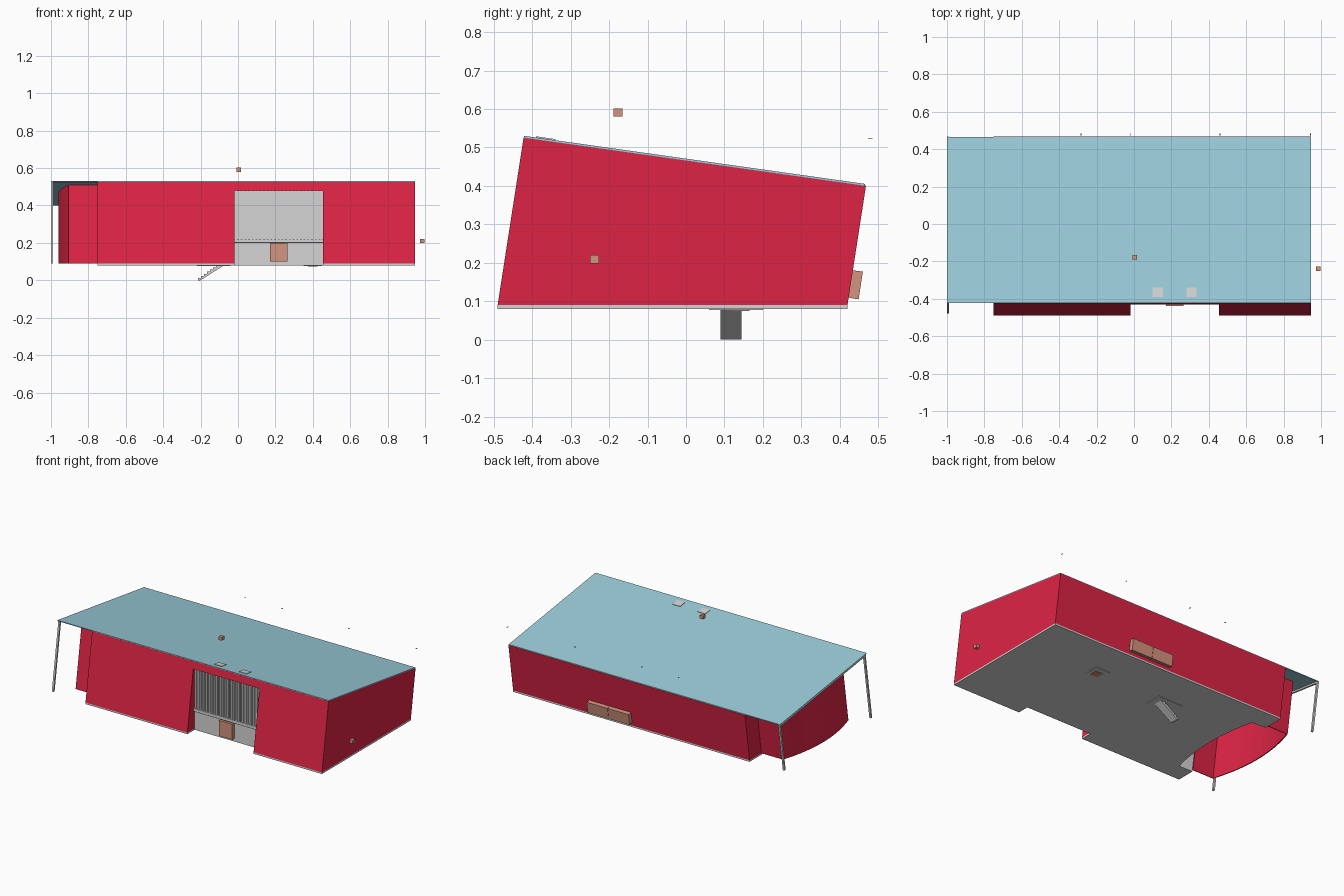
import bpy, bmesh, math
from mathutils import Vector

if "Cube" in bpy.data.objects:
    bpy.data.objects.remove(bpy.data.objects["Cube"])


def material(name, rgb):
    m = bpy.data.materials.new(name)
    lin = [((c / 255 + 0.055) / 1.055) ** 2.4 for c in rgb]
    m.diffuse_color = (*lin, 1)
    m.use_nodes = True
    m.node_tree.nodes["Principled BSDF"].inputs["Base Color"].default_value = m.diffuse_color
    return m


RED = material("red cladding", (222, 36, 68))
GREY = material("light grey", (213, 213, 213))
BLUE = material("pale blue roof", (155, 205, 218))
WOOD = material("tan wood", (211, 148, 126))
DARK = material("dark grey", (70, 70, 70))

LEAN = 0.155      # walls lean backwards by this much per unit of height
BASE = 0.09       # top of the floor slab


def roof_z(y):
    return 0.466 - 0.141 * y


def leaned(x, y, z):
    return Vector((x, y + LEAN * (z - BASE), z))


def leaned_top(x, y):
    ty = (y + LEAN * (0.466 - BASE)) / (1 + 0.141 * LEAN)
    return Vector((x, ty, roof_z(ty)))


def finish(name, bm, mats, recalc=True):
    if recalc:
        bmesh.ops.recalc_face_normals(bm, faces=bm.faces)
    me = bpy.data.meshes.new(name)
    bm.to_mesh(me)
    bm.free()
    for m in mats:
        me.materials.append(m)
    ob = bpy.data.objects.new(name, me)
    bpy.context.collection.objects.link(ob)
    return ob


def prism(name, ring, offset, mat):
    """Closed solid: a flat ring of points swept along an offset."""
    bm = bmesh.new()
    a = [bm.verts.new(p) for p in ring]
    b = [bm.verts.new(Vector(p) + Vector(offset)) for p in ring]
    bm.faces.new(a)
    bm.faces.new(b[::-1])
    n = len(a)
    for i in range(n):
        bm.faces.new((a[i], a[(i + 1) % n], b[(i + 1) % n], b[i]))
    return finish(name, bm, [mat])


def box(name, x0, x1, y0, y1, z0, z1, mat):
    return prism(name, [(x0, y0, z0), (x1, y0, z0), (x1, y1, z0), (x0, y1, z0)],
                 (0, 0, z1 - z0), mat)


def wall_run(name, path, z0=BASE, grey_rule=None):
    """Leaning wall following a plan path up to the sloping roof."""
    bm = bmesh.new()
    low = [bm.verts.new(leaned(x, y, z0)) for x, y in path]
    top = [bm.verts.new(leaned_top(x, y)) for x, y in path]
    for i in range(len(path) - 1):
        f = bm.faces.new((low[i], low[i + 1], top[i + 1], top[i]))
        if grey_rule and grey_rule(f.calc_center_median()):
            f.material_index = 1
    ob = finish(name, bm, [RED, GREY], recalc=False)
    s = ob.modifiers.new("thickness", 'SOLIDIFY')
    s.thickness = 0.006
    s.offset = -1
    return ob


def bow(x_end, x_mid, y0, y1, n):
    """Plan curve bulging from x_end to x_mid."""
    pts = []
    for i in range(n + 1):
        t = i / n
        pts.append((x_end + (x_mid - x_end) * (1 - (2 * t - 1) ** 2), y0 + (y1 - y0) * t))
    return pts


L, R, F, B = -0.75, 0.945, -0.49, 0.42    # main block
DL, DR, DY = -0.02, 0.455, -0.415         # entrance recess
niche = bow(-0.65, -0.61, 0.28, -0.37, 8)

# floor slab with the entrance notch and the curved side niche
plan = [(DR, DY), (DR, F), (R, F), (R, B), (L, B), (L, 0.29)] + niche + \
       [(L, -0.37), (L, F), (DL, F), (DL, DY)]
prism("floor_slab", [(x, y, 0.08) for x, y in plan], (0, 0, 0.01), GREY)

# leaning outer walls and the curved side room
wall_run("outer_walls", plan[1:-1], grey_rule=lambda c: -0.74 < c.x < -0.6)
wall_run("curved_side_wall", [(L, 0.30)] + bow(-0.905, -0.96, 0.30, -0.37, 20) + [(L, -0.37)])

# red returns either side of the recess
for name, x, dx in (("recess_left_side", DL, -0.006), ("recess_right_side", DR, 0.006)):
    prism(name, [leaned(x, F, BASE), (x, DY, BASE), (x, DY, 0.515), leaned_top(x, F)],
          (dx, 0, 0), RED)

# lintel and recessed entrance wall
wall_run("lintel", [(DL, F), (DR, F)], z0=0.48)
box("lintel_underside", DL, DR, -0.428, -0.405, 0.478, 0.484, RED)
box("entrance_wall", DL, DR, DY, -0.405, 0.08, 0.50, GREY)
box("entrance_ledge", DL, DR, DY - 0.010, DY, 0.206, 0.222, GREY)
box("ledge_shadow_gap", DL, DR, DY - 0.006, DY, 0.200, 0.206, DARK)
box("front_door", 0.17, 0.265, -0.438, DY, 0.10, 0.20, WOOD)

# fine vertical fins over the upper entrance wall
step = (DR - DL) / 24
for i in range(24):
    x = DL + step * i
    box("screen_fin", x + step * 0.25, x + step * 0.75, DY - 0.007, DY, 0.222, 0.478, GREY)

# sloping roof
def roof_point(x, y, dz=0):
    return (x, y, roof_z(y) + dz)


prism("roof", [roof_point(-1, -0.422), roof_point(R, -0.422),
               roof_point(R, 0.466), roof_point(-1, 0.466)], (0, 0, 0.005), BLUE)

# skylights on the roof
for x in (0.127, 0.307):
    ring = [roof_point(x + sx * 0.027, -0.365 + sy * 0.025, 0.004)
            for sx, sy in ((-1, -1), (1, -1), (1, 1), (-1, 1))]
    prism("skylight", ring, (0, 0, 0.004), GREY)

# posts and edge beam carrying the roof overhang
for name, y in (("front_post", -0.478), ("back_post", 0.408)):
    a, t = leaned(-1, y, BASE), leaned_top(-1, y)
    d = Vector((0, 0.012, 0))
    prism(name, [a, a + d, t + d, t], (0.012, 0, 0), GREY)
prism("edge_beam", [roof_point(-1, -0.415), roof_point(-1, 0.46),
                    roof_point(-1, 0.46, -0.01), roof_point(-1, -0.415, -0.01)],
      (0.012, 0, 0), GREY)

# pair of boxes on the back wall
for i, name in enumerate(("back_cabinet_right", "back_cabinet_left")):
    x = 0.09 + 0.151 * i
    prism(name, [(x, 0.420, 0.11), (x, 0.449, 0.105), (x, 0.460, 0.177), (x, 0.431, 0.181)],
          (0.149, 0, 0), WOOD)

# entry stairs below the floor
n = 7
ring = [(-0.20, 0.09, 0), (-0.075, 0.09, 0.08), (-0.10, 0.09, 0.08)]
for i in range(n, 0, -1):
    x0 = -0.215 + 0.115 * (i - 1) / n
    z = 0.08 * i / n
    if i < n:
        ring.append((x0 + 0.115 / n, 0.09, z))
    ring.append((x0, 0.09, z))
ring.append((-0.215, 0.09, 0))
prism("entry_stairs", ring, (0, 0.055, 0), GREY)

# hatches in the floor underside
box("stair_hatch", -0.22, -0.04, 0.06, 0.175, 0.077, 0.08, GREY)
box("service_hatch", 0.35, 0.45, 0.10, 0.20, 0.077, 0.08, GREY)
box("service_hatch_panel", 0.375, 0.425, 0.115, 0.165, 0.075, 0.077, WOOD)

# small free-standing cubes and markers
for name, x, y, z in (("upper_cube", 0.005, -0.177, 0.591), ("side_cube", 0.985, -0.238, 0.209)):
    h = 0.012
    box(name, x - h, x + h, y - h, y + h, z - h * 0.9, z + h * 0.9, WOOD)
for x in (-0.283, -0.02, 0.46, 0.944):
    box("rear_marker", x - 0.002, x + 0.002, 0.474, 0.485, 0.522, 0.524, DARK)
